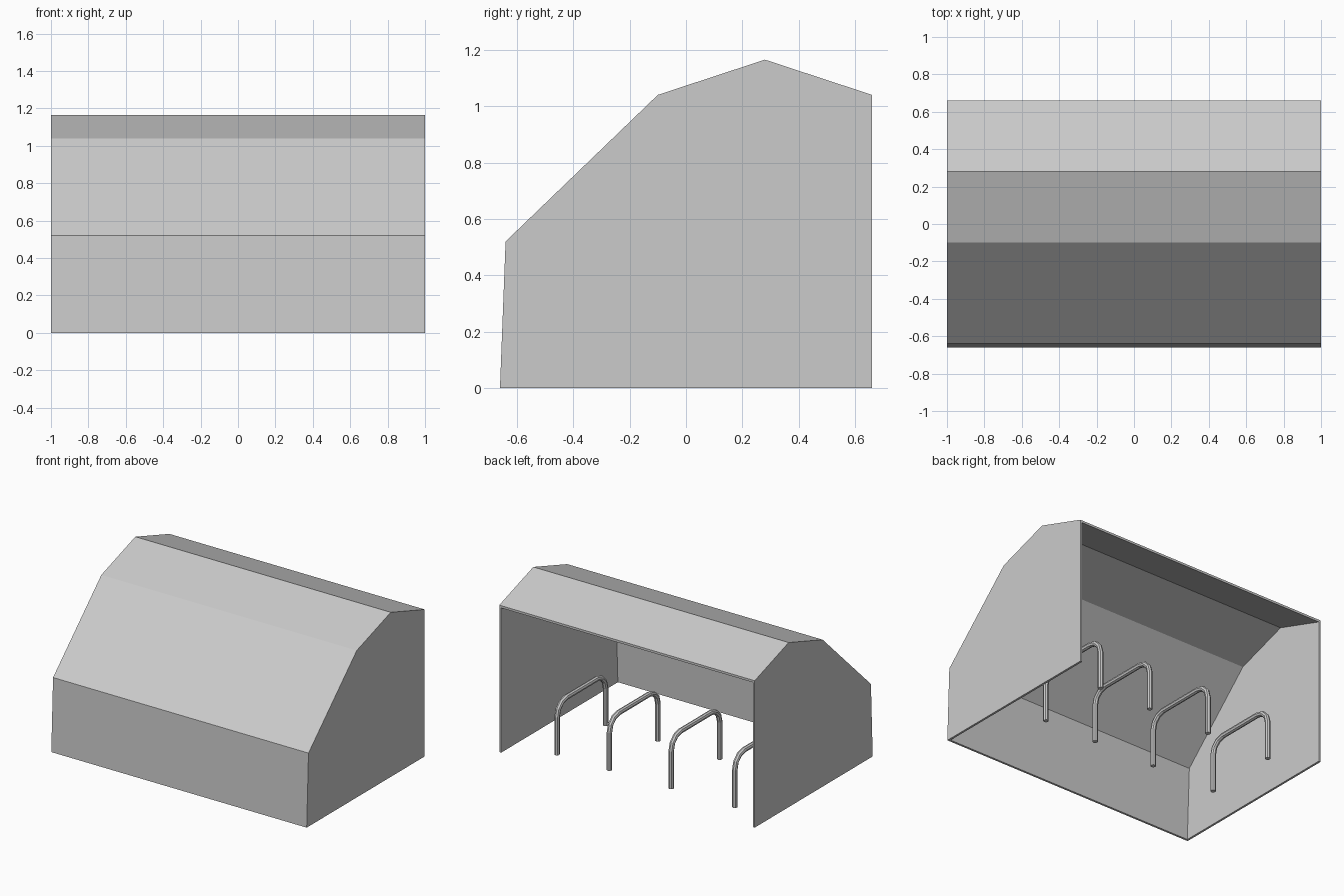
import bpy, bmesh, math

if "Cube" in bpy.data.objects:
    bpy.data.objects.remove(bpy.data.objects["Cube"])

T = 0.015          # sheet thickness
outer = [(-0.66, 0), (-0.64, 0.52), (-0.10, 1.04), (0.28, 1.165), (0.66, 1.04)]
inner = [(-0.645, 0), (-0.625, 0.514), (-0.094, 1.026), (0.28, 1.149), (0.66, 1.024)]


def prism(name, outline, x0, x1):
    """Extrude a (y, z) outline along x."""
    bm = bmesh.new()
    face = bm.faces.new([bm.verts.new((x0, y, z)) for y, z in outline])
    ext = bmesh.ops.extrude_face_region(bm, geom=[face])
    verts = [g for g in ext["geom"] if isinstance(g, bmesh.types.BMVert)]
    bmesh.ops.translate(bm, verts=verts, vec=(x1 - x0, 0, 0))
    bmesh.ops.recalc_face_normals(bm, faces=bm.faces)
    mesh = bpy.data.meshes.new(name)
    bm.to_mesh(mesh)
    bm.free()
    obj = bpy.data.objects.new(name, mesh)
    bpy.context.collection.objects.link(obj)
    return obj


def hoop(name, x, y0=-0.067, y1=0.475, top=0.365, bend=0.10, steps=3):
    """Bent tube: two legs, two rounded corners and a level top bar."""
    pts = [(y0, 0)]
    for cy, start in ((y0 + bend, 180), (y1 - bend, 90)):
        for i in range(steps + 1):
            a = math.radians(start - 90 * i / steps)
            pts.append((cy + bend * math.cos(a), top - bend + bend * math.sin(a)))
    pts.append((y1, 0))
    curve = bpy.data.curves.new(name, 'CURVE')
    curve.dimensions = '3D'
    curve.bevel_depth = 0.018
    curve.bevel_resolution = 2
    curve.use_fill_caps = True
    spline = curve.splines.new('POLY')
    spline.points.add(len(pts) - 1)
    for p, (y, z) in zip(spline.points, pts):
        p.co = (x, y, z, 1)
    spline.use_smooth = False
    obj = bpy.data.objects.new(name, curve)
    bpy.context.collection.objects.link(obj)
    bpy.ops.object.select_all(action='DESELECT')
    bpy.context.view_layer.objects.active = obj
    obj.select_set(True)
    bpy.ops.object.convert(target='MESH')


# Folded front wall and roof, open at the back and underneath
prism("roof_shell", outer + inner[::-1], -1 + T, 1 - T)

# End walls
side = outer + [(0.66, 0)]
prism("left_wall", side, -1, -1 + T)
prism("right_wall", side, 1 - T, 1)

# Row of bicycle hoops
for i, x in enumerate((-0.715, -0.217, 0.267, 0.677)):
    hoop(f"bike_hoop_{i + 1}", x)
